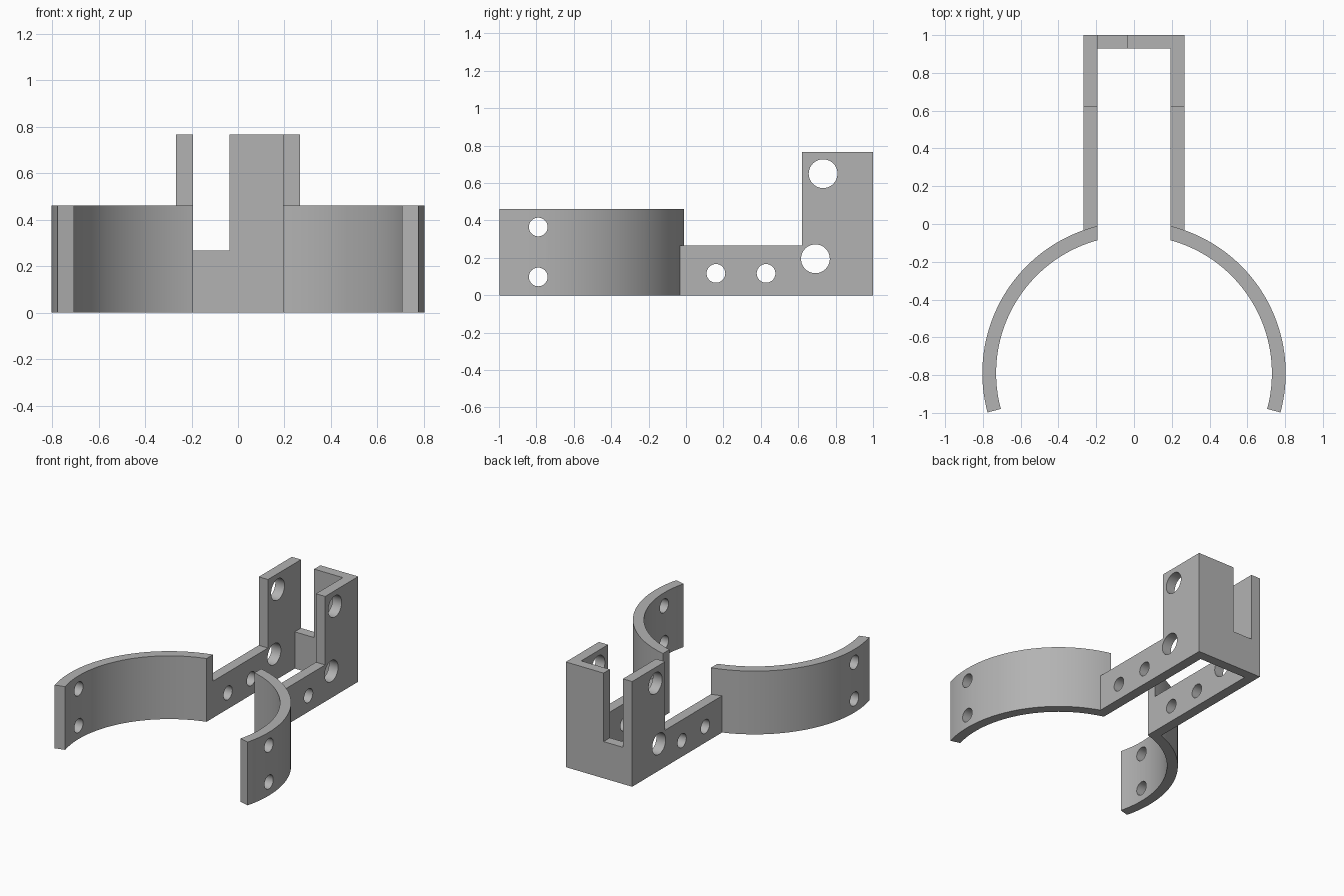
import bpy, bmesh, math
from mathutils import Matrix

if "Cube" in bpy.data.objects:
    bpy.data.objects.remove(bpy.data.objects["Cube"], do_unlink=True)

grey = bpy.data.materials.new("plain grey")
grey.use_nodes = True
COLOUR = (0.45, 0.45, 0.45, 1)
grey.diffuse_color = COLOUR
grey.node_tree.nodes["Principled BSDF"].inputs["Base Color"].default_value = COLOUR

INNER, OUTER = 0.193, 0.267      # side plate faces
ARM_Z, ARC_Z, TOP_Z = 0.267, 0.46, 0.765
RING_Y, RING_IN, RING_OUT = -0.79, 0.73, 0.803


def finish(name, bm):
    bmesh.ops.recalc_face_normals(bm, faces=bm.faces)
    mesh = bpy.data.meshes.new(name)
    bm.to_mesh(mesh)
    bm.free()
    mesh.materials.append(grey)
    obj = bpy.data.objects.new(name, mesh)
    bpy.context.collection.objects.link(obj)
    return obj


def prism(name, points, offset):
    """Extrude a flat outline along the offset vector."""
    bm = bmesh.new()
    face = bm.faces.new([bm.verts.new(p) for p in points])
    top = bmesh.ops.extrude_face_region(bm, geom=[face])["geom"]
    bmesh.ops.translate(bm, vec=offset,
                        verts=[v for v in top if isinstance(v, bmesh.types.BMVert)])
    return finish(name, bm)


def combine(target, other, operation):
    mod = target.modifiers.new(operation.lower(), 'BOOLEAN')
    mod.operation, mod.object, mod.solver = operation, other, 'EXACT'
    bpy.context.view_layer.objects.active = target
    bpy.ops.object.modifier_apply(modifier=mod.name)
    bpy.data.objects.remove(other, do_unlink=True)


def ring_points(radius, start, end, steps=40):
    angles = [start + (end - start) * i / steps for i in range(steps + 1)]
    return [(radius * math.cos(a), RING_Y + radius * math.sin(a), 0) for a in angles]


# Back wall with an open slot beside the right plate
SLOT = -0.037
wall = [(-OUTER, 0), (OUTER, 0), (OUTER, TOP_Z), (SLOT, TOP_Z),
        (SLOT, ARM_Z), (-INNER, ARM_Z), (-INNER, TOP_Z), (-OUTER, TOP_Z)]
bracket = prism("clamp_bracket", [(x, 1, z) for x, z in wall], (0, -0.072, 0))

# Side plates with raised posts, and curved clamp jaws
plate = [(-0.06, 0), (1, 0), (1, TOP_Z), (0.62, TOP_Z), (0.62, ARM_Z), (-0.06, ARM_Z)]
low = math.radians(-15)
jaw = (ring_points(RING_OUT, low, math.acos(INNER / RING_OUT))
       + ring_points(RING_IN, math.acos(INNER / RING_IN), low))
for side in (1, -1):
    part = prism("side_plate", [(side * INNER, y, z) for y, z in plate],
                 (side * (OUTER - INNER), 0, 0))
    combine(bracket, part, 'UNION')
    part = prism("jaw", [(side * x, y, z) for x, y, z in jaw], (0, 0, ARC_Z))
    combine(bracket, part, 'UNION')

# Screw and axle holes drilled straight across
holes = [(RING_Y, 0.098, 0.05), (RING_Y, 0.365, 0.05), (0.16, 0.117, 0.05),
         (0.428, 0.117, 0.05), (0.692, 0.195, 0.077), (0.733, 0.65, 0.077)]
for y, z, radius in holes:
    bm = bmesh.new()
    bmesh.ops.create_cone(bm, cap_ends=True, segments=40, radius1=radius,
                          radius2=radius, depth=3,
                          matrix=Matrix.Translation((0, y, z)) @ Matrix.Rotation(math.pi / 2, 4, 'Y'))
    combine(bracket, finish("drill", bm), 'DIFFERENCE')

bpy.ops.object.select_all(action='DESELECT')
bracket.select_set(True)
bpy.context.view_layer.objects.active = bracket
bpy.ops.object.shade_smooth_by_angle(angle=math.radians(30))
